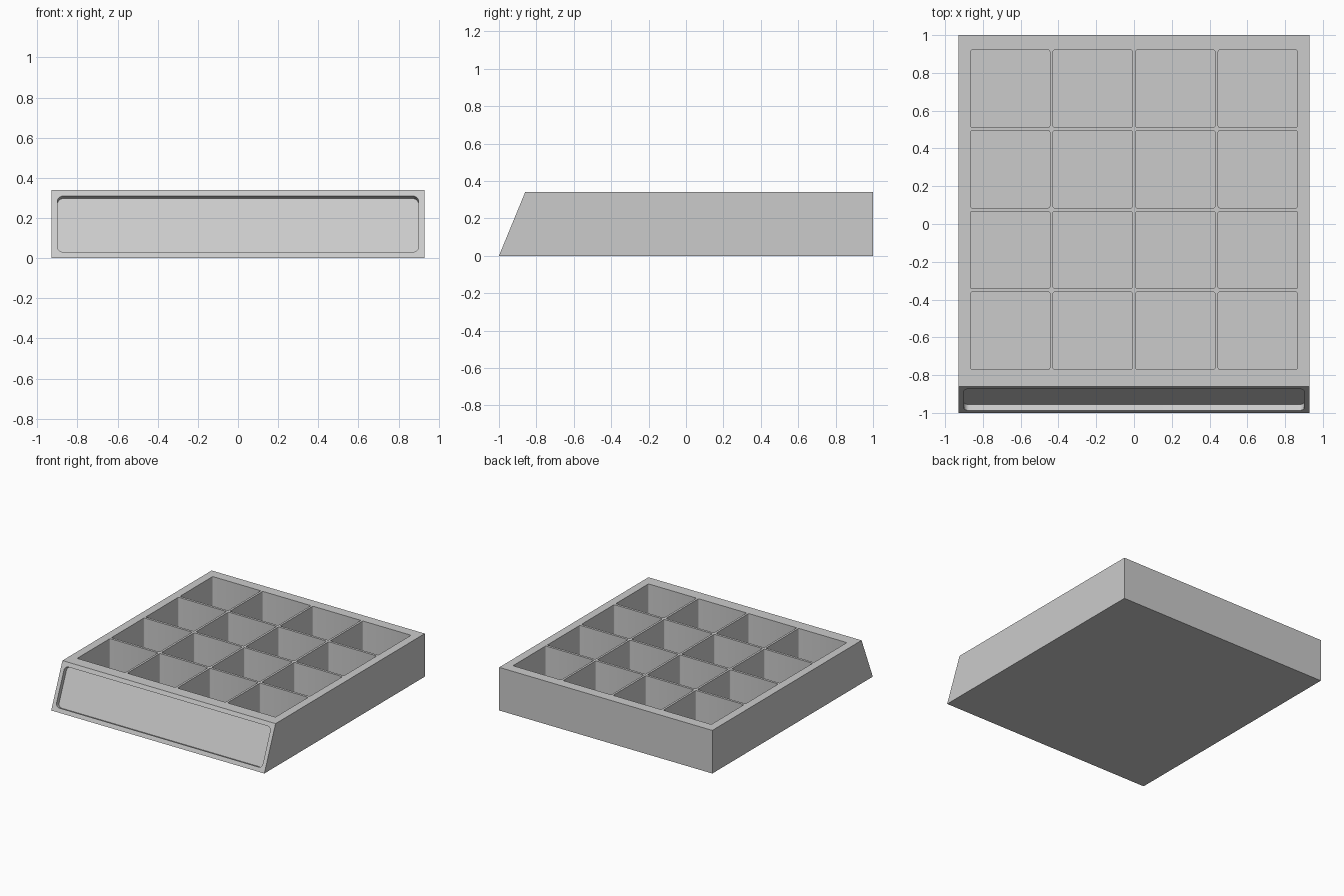
import bpy, bmesh, math
from mathutils import Matrix

if "Cube" in bpy.data.objects:
    bpy.data.objects.remove(bpy.data.objects["Cube"])

W, H, SLOPE = 0.93, 0.34, 0.14      # half width, height, front setback at the top


def new_object(name, bm):
    bmesh.ops.recalc_face_normals(bm, faces=bm.faces)
    mesh = bpy.data.meshes.new(name)
    bm.to_mesh(mesh)
    bm.free()
    ob = bpy.data.objects.new(name, mesh)
    bpy.context.collection.objects.link(ob)
    return ob


def extrude(bm, points, offset):
    face = bm.faces.new([bm.verts.new(p) for p in points])
    result = bmesh.ops.extrude_face_region(bm, geom=[face], use_keep_orig=True)
    verts = [v for v in result["geom"] if isinstance(v, bmesh.types.BMVert)]
    bmesh.ops.translate(bm, verts=verts, vec=offset)


def rounded_prism(bm, matrix, w, d, r, z0, z1, steps):
    """Rounded rectangle in local XY, extruded from z0 to z1."""
    points = []
    for i, (sx, sy) in enumerate([(1, 1), (-1, 1), (-1, -1), (1, -1)]):
        for k in range(steps + 1):
            a = math.pi / 2 * (i + k / steps)
            points.append(matrix @ Matrix.Translation((
                sx * (w / 2 - r) + r * math.cos(a),
                sy * (d / 2 - r) + r * math.sin(a), z0)).translation)
    extrude(bm, points, matrix.to_3x3().col[2] * (z1 - z0))


# Tray body: side profile with a sloping front
bm = bmesh.new()
profile = [(-1, 0), (1, 0), (1, H), (-1 + SLOPE, H)]
extrude(bm, [(-W, y, z) for y, z in profile], (2 * W, 0, 0))
tray = new_object("compartment_tray", bm)

# Sixteen compartments in a 4 x 4 grid
bm = bmesh.new()
for i in range(4):
    for j in range(4):
        centre = Matrix.Translation(((i - 1.5) * 0.437, 0.076 + (j - 1.5) * 0.427, 0))
        rounded_prism(bm, centre, 0.42, 0.408, 0.008, 0.04, H + 0.1, 3)

# Shallow label recess, square to the sloping front
tilt = math.atan2(H, SLOPE)
front = Matrix.Translation((0, -1 + SLOPE / 2, H / 2)) @ Matrix.Rotation(tilt, 4, 'X')
rounded_prism(bm, front, 1.80, 0.302, 0.03, -0.034, 0.06, 6)
cutter = new_object("recess_cutter", bm)
cutter.hide_render = True

# Cut all hollows out of the body
mod = tray.modifiers.new("hollows", 'BOOLEAN')
mod.operation = 'DIFFERENCE'
mod.solver = 'EXACT'
mod.object = cutter
bpy.context.view_layer.objects.active = tray
tray.select_set(True)
bpy.ops.object.modifier_apply(modifier=mod.name)
bpy.data.objects.remove(cutter)
bpy.ops.object.shade_smooth_by_angle(angle=math.radians(35))
